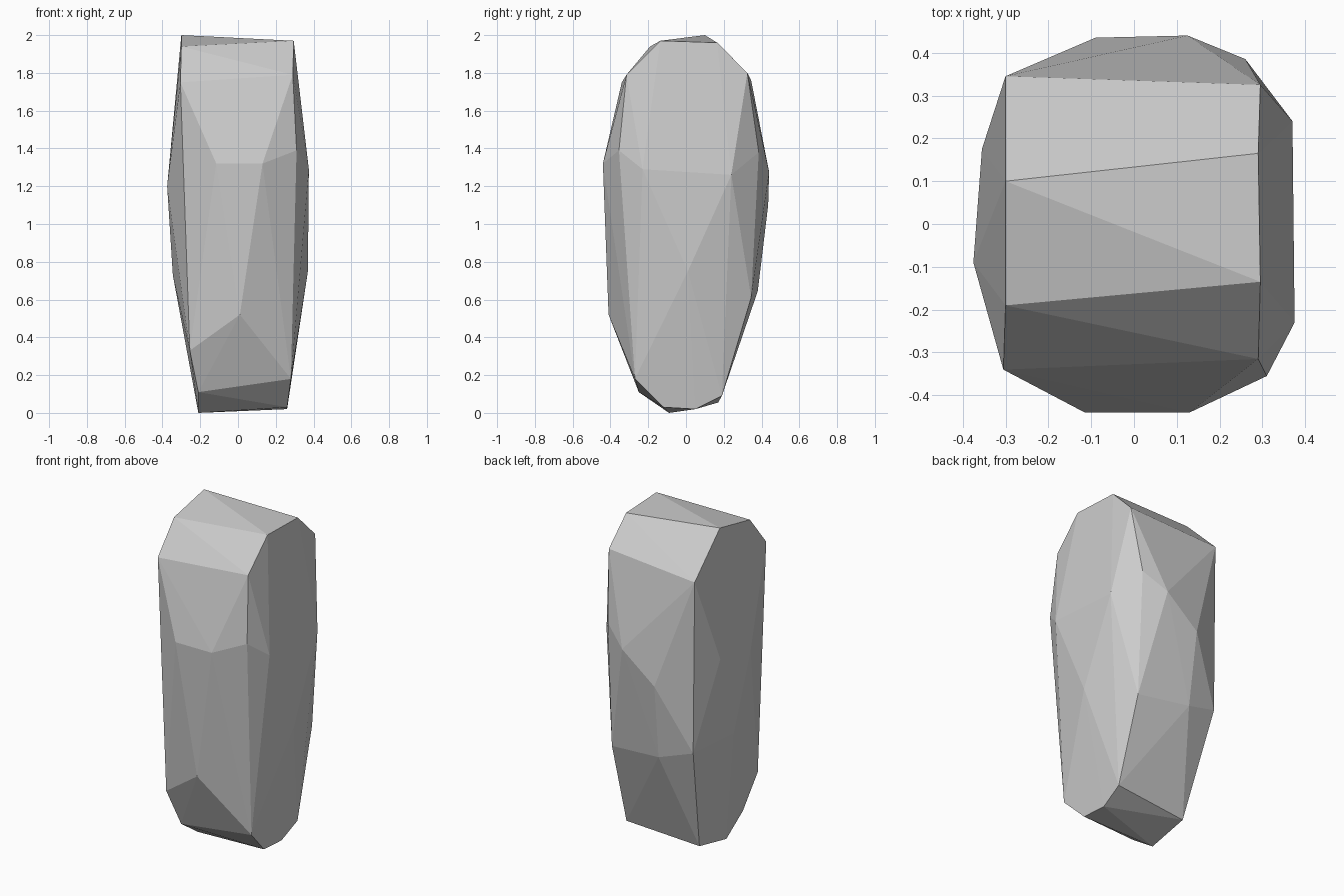
import bpy, bmesh

# Chiselled corner points of the stone, grouped by side
right_rim = [(.295, -.135, 1.97), (.29, .165, 1.96), (.295, .325, 1.80), (.26, .385, 1.38),
             (.26, .345, .61), (.27, .19, .09), (.26, .05, .02), (.26, -.12, .03),
             (.28, -.27, .18), (.31, -.355, 1.39), (.29, -.315, 1.79)]
right_bulge = [(.375, -.23, 1.29), (.37, .24, 1.26), (.37, .01, .75)]
left_rim = [(-.30, .10, 2.0), (-.30, .345, 1.76), (-.29, .345, .71), (-.21, .17, .055),
            (-.21, -.09, 0), (-.21, -.25, .11), (-.255, -.33, .33), (-.305, -.34, 1.75),
            (-.30, -.19, 1.94)]
left_bulge = [(-.375, -.09, 1.2), (-.355, .175, 1.24), (-.345, .03, .73)]
front_ridge = [(-.115, -.44, 1.32), (.13, -.44, 1.32), (.01, -.41, .52)]
back_ridge = [(.125, .44, 1.275), (-.09, .435, 1.10), (-.08, .38, .645)]

# Wrap the points in a faceted skin
bm = bmesh.new()
for group in (right_rim, right_bulge, left_rim, left_bulge, front_ridge, back_ridge):
    for p in group:
        bm.verts.new(p)
bmesh.ops.convex_hull(bm, input=bm.verts[:])
bmesh.ops.delete(bm, geom=[v for v in bm.verts if not v.link_faces], context='VERTS')
bmesh.ops.recalc_face_normals(bm, faces=bm.faces[:])

# Standing stone, flat shaded
mesh = bpy.data.meshes.new("standing_stone")
bm.to_mesh(mesh)
bm.free()
stone = bpy.data.objects.new("standing_stone", mesh)
bpy.context.collection.objects.link(stone)
